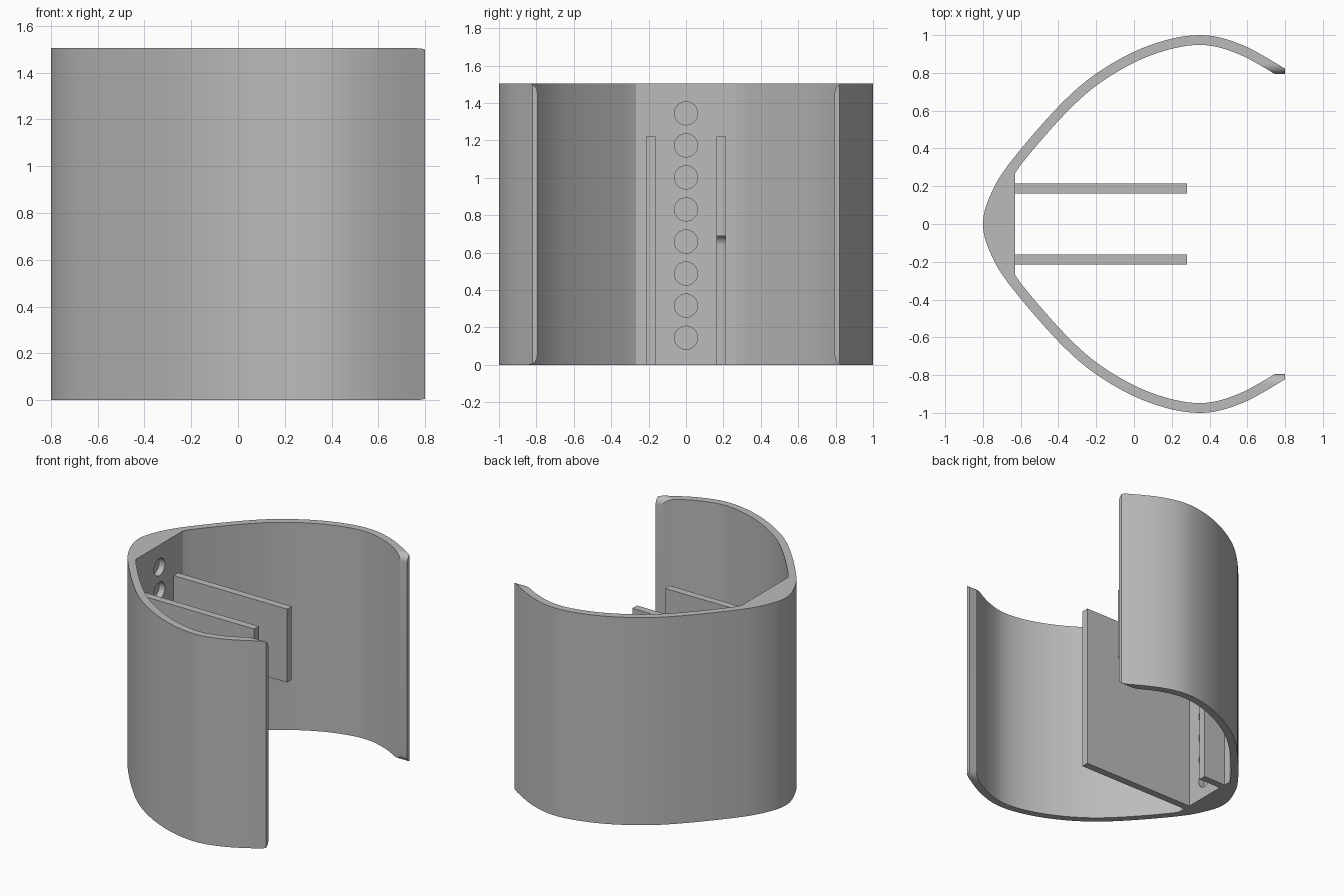
import bpy, bmesh, math
from mathutils import Vector

if "Cube" in bpy.data.objects:
    bpy.data.objects.remove(bpy.data.objects["Cube"])

H = 1.505          # body height
WALL = 0.052       # shell thickness
FLAT = -0.63       # inner flat face of the thick nose

grey = bpy.data.materials.new("plain grey")
grey.diffuse_color = (0.5, 0.5, 0.5, 1)
grey.use_nodes = True
grey.node_tree.nodes["Principled BSDF"].inputs["Base Color"].default_value = grey.diffuse_color


def prism(name, pts, direction):
    """Extrude a closed 3D outline along a direction."""
    bm = bmesh.new()
    face = bm.faces.new([bm.verts.new(p) for p in pts])
    res = bmesh.ops.extrude_face_region(bm, geom=[face])
    verts = [g for g in res["geom"] if isinstance(g, bmesh.types.BMVert)]
    bmesh.ops.translate(bm, vec=Vector(direction), verts=verts)
    bmesh.ops.recalc_face_normals(bm, faces=bm.faces)
    mesh = bpy.data.meshes.new(name)
    bm.to_mesh(mesh)
    bm.free()
    ob = bpy.data.objects.new(name, mesh)
    bpy.context.collection.objects.link(ob)
    mesh.materials.append(grey)
    return ob


def activate(ob):
    bpy.ops.object.select_all(action='DESELECT')
    ob.select_set(True)
    bpy.context.view_layer.objects.active = ob


def cut(ob, cutter):
    activate(ob)
    mod = ob.modifiers.new("cut", 'BOOLEAN')
    mod.operation, mod.solver, mod.object = 'DIFFERENCE', 'EXACT', cutter
    bpy.ops.object.modifier_apply(modifier=mod.name)
    bpy.data.objects.remove(cutter)


def smooth(ob):
    activate(ob)
    bpy.ops.object.shade_smooth_by_angle(angle=math.radians(25))


def spline(ctrl, n):
    """Catmull-Rom curve through the inner control points."""
    out = []
    for a, b, c, d in zip(ctrl, ctrl[1:], ctrl[2:], ctrl[3:]):
        for i in range(n):
            t = i / n
            out.append(0.5 * (2 * b + (c - a) * t + (2 * a - 5 * b + 4 * c - d) * t * t
                              + (3 * b - a - 3 * c + d) * t ** 3))
    return out + [ctrl[-2]]


# Curved shell: outer half curve, offset inner curve, mirrored
ctrl = [Vector(p) for p in [(-0.755, -0.165), (-0.80, 0), (-0.755, 0.165), (-0.645, 0.34),
                            (-0.39, 0.632), (-0.18, 0.81), (0.08, 0.945), (0.34, 1.0),
                            (0.56, 0.953), (0.80, 0.822), (1.0, 0.69)]]
outer = spline(ctrl, 8)
inner = []
for i in range(1, len(outer)):
    t = (outer[min(i + 1, len(outer) - 1)] - outer[i - 1]).normalized()
    p = outer[i] + Vector((t.y, -t.x)) * WALL
    if p.x > FLAT + 0.01:
        inner.append(p)
half = outer + [Vector((0.80, 0.762))] + inner[::-1] + [Vector((FLAT, 0.268))]
outline = half + [Vector((p.x, -p.y)) for p in reversed(half[1:])]
shell = prism("shell", [(p.x, p.y, 0) for p in outline], (0, 0, H))

# Opening between the tips, flared with rounded corners at top and bottom
Y, R = 0.795, 0.05
arc = [(Y + R - R * math.cos(a), R - R * math.sin(a))
       for a in [math.pi / 2 * (1 - i / 8) for i in range(9)]]
side = [(Y + R, -0.1)] + arc + [(y, H - z) for y, z in reversed(arc)] + [(Y + R, H + 0.1)]
opening = side + [(-y, z) for y, z in reversed(side)]
cut(shell, prism("opening_cutter", [(0.62, y, z) for y, z in opening], (0.4, 0, 0)))

# Column of eight blind round holes in the nose
for i in range(8):
    z = 0.145 + i * 0.1714
    ring = [(FLAT - 0.045, 0.062 * math.cos(k * math.pi / 16), z + 0.062 * math.sin(k * math.pi / 16))
            for k in range(32)]
    cut(shell, prism("hole_cutter", ring, (0.1, 0, 0)))
smooth(shell)

# Full plate on one side, notched plate with a filleted inner corner on the other
END, TOP = 0.28, 1.222
prism("full_plate", [(x, -0.215, z) for x, z in
                     [(FLAT, 0), (END, 0), (END, TOP), (FLAT, TOP)]], (0, 0.053, 0))
LX, LZ, r = -0.45, 0.69, 0.05
fillet = [(LX + r - r * math.cos(a), LZ - r + r * math.sin(a))
          for a in [math.pi / 2 * i / 8 for i in range(9)]]
notch = [(FLAT, 0), (LX, 0)] + fillet + [(END, LZ), (END, TOP), (FLAT, TOP)]
smooth(prism("notched_plate", [(x, 0.162, z) for x, z in notch], (0, 0.053, 0)))
